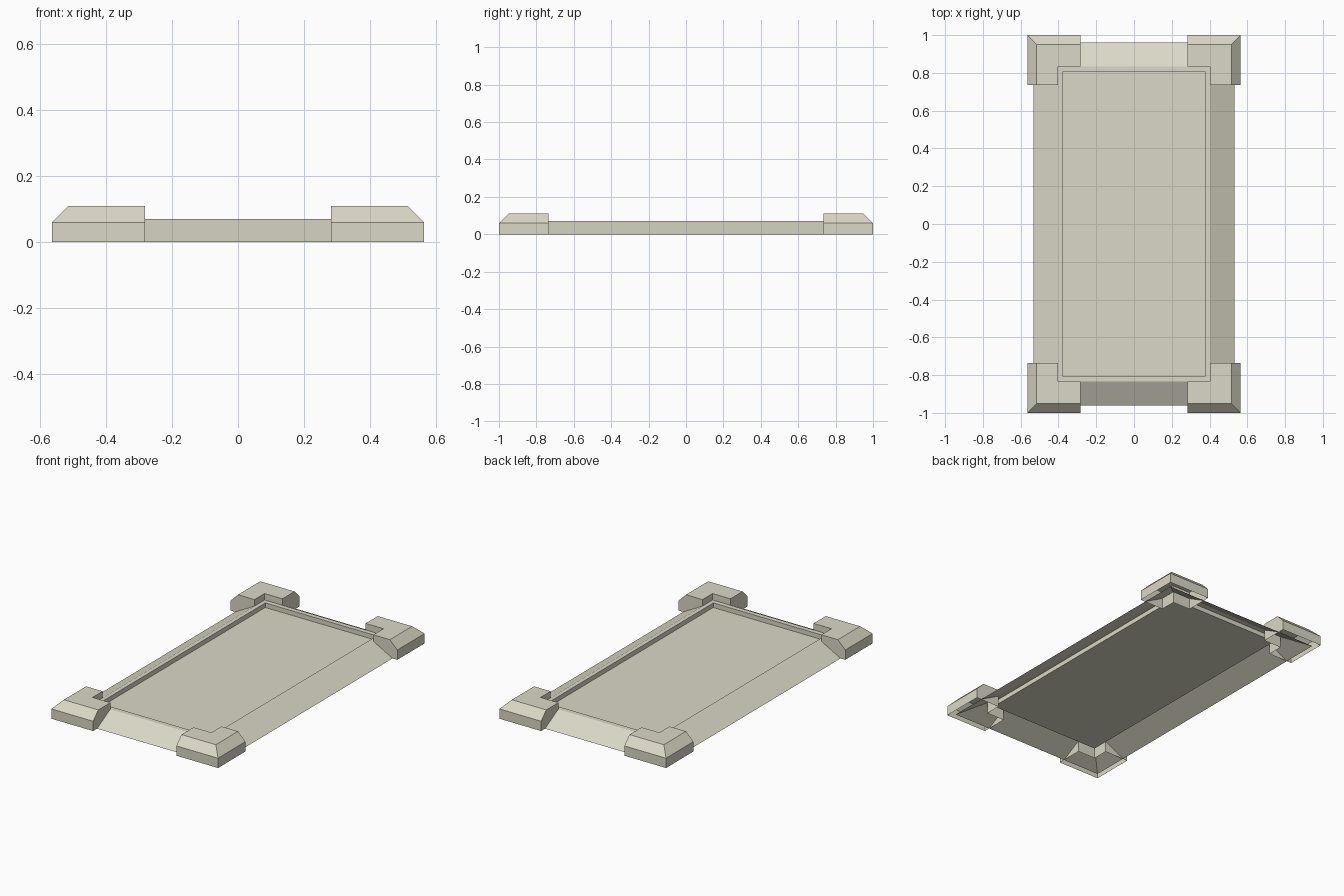
import bpy
import bmesh

cube = bpy.data.objects.get("Cube")
if cube:
    bpy.data.objects.remove(cube, do_unlink=True)

# Single pale stone colour
stone = bpy.data.materials.new("pale_stone")
stone.use_nodes = True
colour = (0.71, 0.69, 0.57, 1.0)
stone.diffuse_color = colour
stone.node_tree.nodes["Principled BSDF"].inputs["Base Color"].default_value = colour


def loft(name, rings):
    """Skin a stack of (outline, height) rings and cap the last; the base stays open."""
    bm = bmesh.new()
    loops = [[bm.verts.new((x, y, z)) for x, y in outline] for outline, z in rings]
    for low, high in zip(loops, loops[1:]):
        for i in range(len(low)):
            j = (i + 1) % len(low)
            bm.faces.new((low[i], low[j], high[j], high[i]))
    bm.faces.new(loops[-1])
    mesh = bpy.data.meshes.new(name)
    bm.to_mesh(mesh)
    bm.free()
    mesh.materials.append(stone)
    obj = bpy.data.objects.new(name, mesh)
    bpy.context.collection.objects.link(obj)
    return obj


def rectangle(x, y):
    return [(-x, -y), (x, -y), (x, y), (-x, y)]


def corner_outline(outer_x, outer_y):
    """L-shaped outline wrapping one corner of the tray."""
    return [(outer_x, outer_y), (END_X, outer_y), (END_X, RIM_Y),
            (RIM_X, RIM_Y), (RIM_X, END_Y), (outer_x, END_Y)]


RIM_X, RIM_Y = 0.403, 0.833     # outer edge of the flat rim
END_X, END_Y = 0.282, 0.735     # where the corner caps stop

# Tray: sloped sides, flat rim, short drop to the recessed panel
loft("tray", [
    (rectangle(0.533, 0.962), 0.0),
    (rectangle(RIM_X, RIM_Y), 0.07),
    (rectangle(0.378, 0.804), 0.07),
    (rectangle(0.378, 0.804), 0.042),
])

# Corner caps: hollow L-shaped blocks with bevelled outer edges
caps = loft("corner_caps", [
    (corner_outline(0.565, 1.0), 0.0),
    (corner_outline(0.565, 1.0), 0.06),
    (corner_outline(0.515, 0.95), 0.11),
])
mirror = caps.modifiers.new("four_corners", "MIRROR")
mirror.use_axis = (True, True, False)
mirror.use_mirror_merge = False
